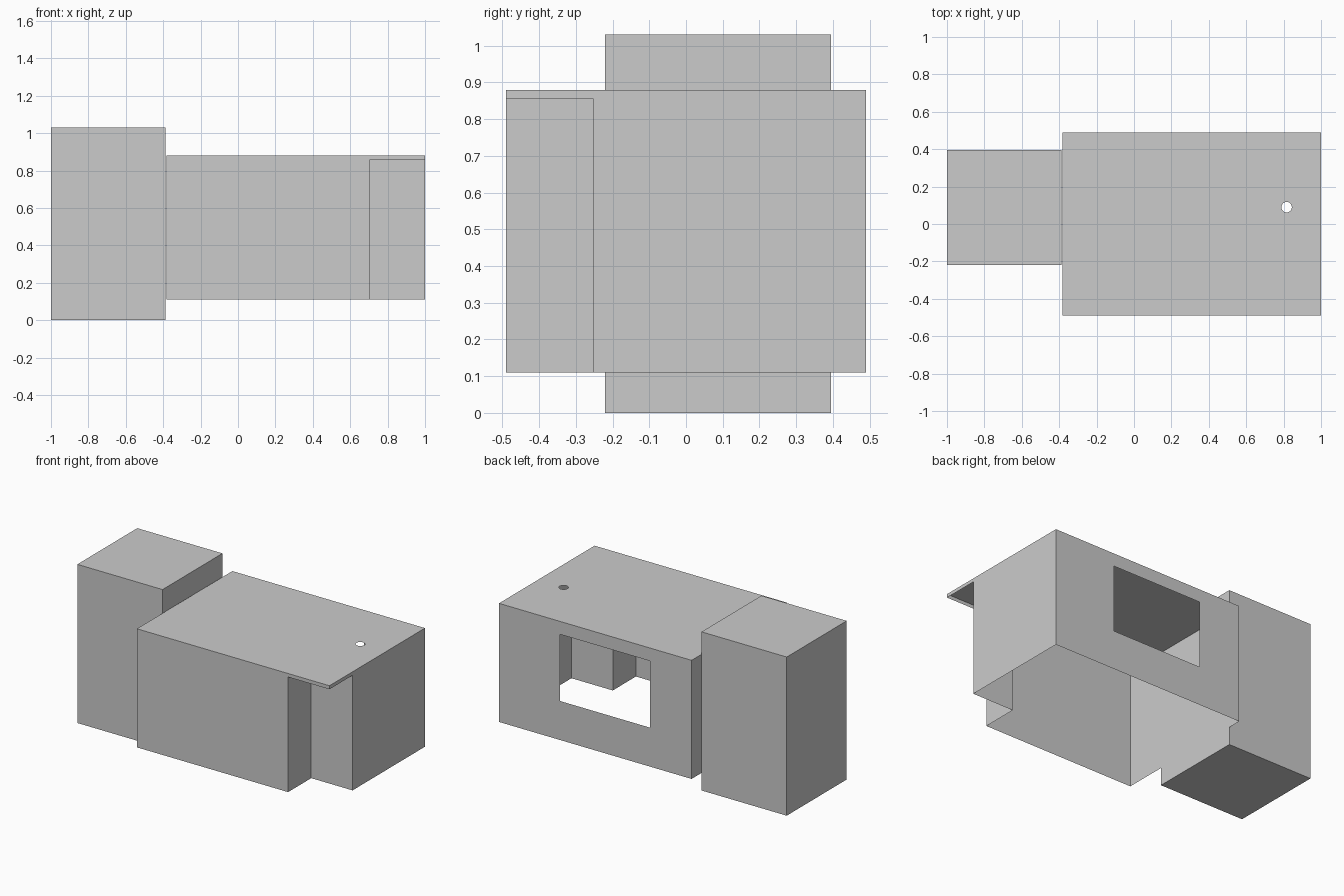
import bpy, bmesh, math
from mathutils import Vector

if "Cube" in bpy.data.objects:
    bpy.data.objects.remove(bpy.data.objects["Cube"])

Z0, Z1, LIP = 0.11, 0.88, 0.857          # underside, roof and lip heights
XL, XR, YF, YB = -0.383, 1.0, -0.49, 0.49  # room footprint
NX, NY = 0.703, -0.253                   # recessed entrance corner


def finish(name, bm):
    mesh = bpy.data.meshes.new(name)
    bm.to_mesh(mesh)
    bm.free()
    obj = bpy.data.objects.new(name, mesh)
    bpy.context.collection.objects.link(obj)
    return obj


def strip(name, path, z0, z1):
    """Thin vertical walls following a plan path."""
    bm = bmesh.new()
    low = [bm.verts.new((x, y, z0)) for x, y in path]
    high = [bm.verts.new((x, y, z1)) for x, y in path]
    for i in range(len(path) - 1):
        bm.faces.new((low[i], low[i + 1], high[i + 1], high[i]))
    return finish(name, bm)


def sheet(name, outer, hole, normal):
    """Thin flat panel with one opening."""
    bm = bmesh.new()
    edges = []
    for loop in (outer, hole):
        vs = [bm.verts.new(p) for p in loop]
        edges += [bm.edges.new((vs[i - 1], vs[i])) for i in range(len(vs))]
    normal = Vector(normal)
    bmesh.ops.triangle_fill(bm, edges=edges, use_beauty=True, normal=normal)
    bm.normal_update()
    for f in bm.faces:
        if f.normal.dot(normal) < 0:
            f.normal_flip()
    bmesh.ops.dissolve_limit(bm, angle_limit=0.01, verts=bm.verts, edges=bm.edges)
    return finish(name, bm)


def rect_xz(x0, x1, z0, z1, y):
    return [(x0, y, z0), (x1, y, z0), (x1, y, z1), (x0, y, z1)]


# Tall closed block on the left
bm = bmesh.new()
bmesh.ops.create_cube(bm, size=1)
lo, hi = Vector((-1, -0.22, 0)), Vector((-0.388, 0.395, 1.03))
for v in bm.verts:
    v.co = Vector(lo[i] + (v.co[i] + 0.5) * (hi[i] - lo[i]) for i in range(3))
finish("tall_block", bm)

# Left, front, recessed entrance and right walls
strip("room_walls", [(XL, YB), (XL, YF), (NX, YF), (NX, NY), (XR, NY), (XR, YB)], Z0, Z1)

# Back wall with window opening
sheet("back_wall", rect_xz(XL, XR, Z0, Z1, YB),
      rect_xz(-0.085, 0.562, 0.363, 0.796, YB), (0, 1, 0))

# Roof with a small round vent opening
vent = [(0.816 + 0.028 * math.cos(a), 0.09 + 0.028 * math.sin(a), Z1)
        for a in (math.tau * i / 24 for i in range(24))]
sheet("roof", [(XL, YF, Z1), (XR, YF, Z1), (XR, YB, Z1), (XL, YB, Z1)], vent, (0, 0, 1))

# Hanging lip around the roof overhang
strip("roof_lip", [(NX, YF), (XR, YF), (XR, NY)], LIP, Z1)
